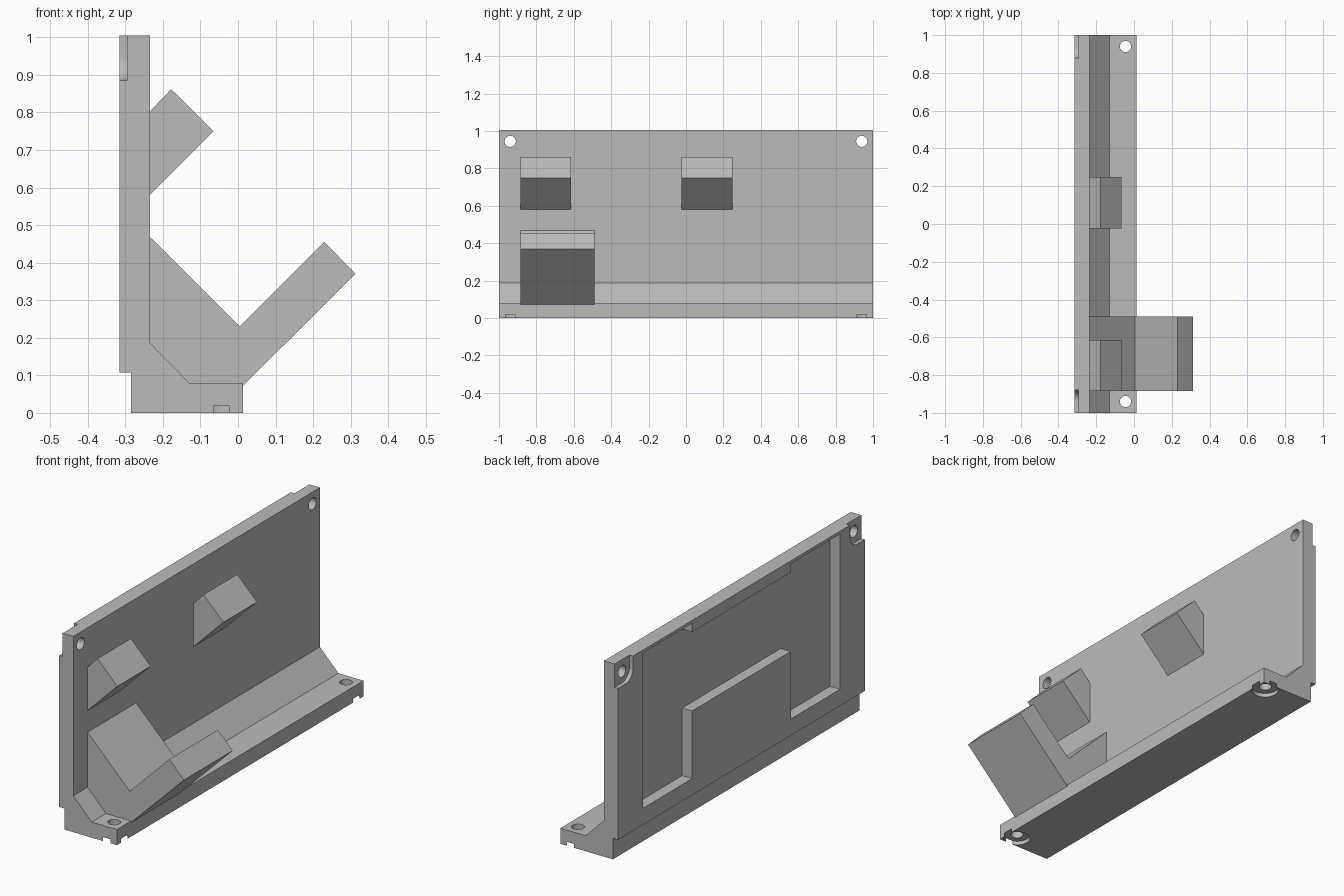
import bpy, bmesh
from math import cos, sin, pi

cube = bpy.data.objects.get("Cube")
if cube:
    bpy.data.objects.remove(cube, do_unlink=True)

grey = bpy.data.materials.new("plain_grey")
grey.use_nodes = True
colour = (0.5, 0.5, 0.5, 1)
grey.diffuse_color = colour
grey.node_tree.nodes["Principled BSDF"].inputs["Base Color"].default_value = colour


def prism(name, points, axis, start, end):
    """Extrude a flat outline along an axis; points are the other two coordinates in order."""
    def place(p, d):
        return {"x": (d, p[0], p[1]), "y": (p[0], d, p[1]), "z": (p[0], p[1], d)}[axis]
    bm = bmesh.new()
    face = bm.faces.new([bm.verts.new(place(p, start)) for p in points])
    top = bmesh.ops.extrude_face_region(bm, geom=[face])["geom"]
    shift = place((0, 0), end - start)
    bmesh.ops.translate(bm, vec=shift, verts=[v for v in top if isinstance(v, bmesh.types.BMVert)])
    bmesh.ops.recalc_face_normals(bm, faces=bm.faces)
    mesh = bpy.data.meshes.new(name)
    bm.to_mesh(mesh)
    bm.free()
    mesh.materials.append(grey)
    ob = bpy.data.objects.new(name, mesh)
    bpy.context.collection.objects.link(ob)
    return ob


def arc(cx, cy, r, a0=0, a1=2 * pi, n=40, closed=True):
    steps = n if closed else n - 1
    return [(cx + r * cos(a0 + (a1 - a0) * i / steps),
             cy + r * sin(a0 + (a1 - a0) * i / steps)) for i in range(n)]


def cut(target, cutter):
    cutter.hide_render = True
    mod = target.modifiers.new("cut", "BOOLEAN")
    mod.operation, mod.solver, mod.object = "DIFFERENCE", "EXACT", cutter
    bpy.ops.object.select_all(action="DESELECT")
    bpy.context.view_layer.objects.active = target
    target.select_set(True)
    bpy.ops.object.modifier_apply(modifier=mod.name)
    bpy.data.objects.remove(cutter, do_unlink=True)


# Upright plate with foot and sloped fillet
plate = prism("back_plate_and_foot",
              [(-0.315, 1.005), (-0.235, 1.005), (-0.235, 0.187), (-0.13, 0.08), (0.013, 0.08),
               (0.013, 0), (-0.285, 0), (-0.285, 0.108), (-0.315, 0.108)], "y", -1, 1)

# Recess in the rear of the plate, around a raised centre block
recess = [(0.8, 0.99), (0.8, 0.193), (0.4, 0.193), (0.4, 0.54)]
lip = [(-0.4, 0.945), (0.4, 0.945), (0.4, 0.99)]
outline = recess + [(-y, z) for y, z in reversed(recess)] + [(-0.4, 0.99)] + lip
cut(plate, prism("recess_cutter", outline, "x", -0.4, -0.258))

# Screw holes and their counterbores at both ends
for s in (-1, 1):
    y = s * 0.94
    cut(plate, prism("wall_hole_cutter", arc(y, 0.945, 0.03), "x", -0.4, 0))
    corner = [(s * v, z) for v, z in
              arc(0.94, 0.945, 0.06, pi, 1.5 * pi, 12, False) + [(1.1, 0.885), (1.1, 1.1), (0.88, 1.1)]]
    cut(plate, prism("wall_counterbore_cutter", corner, "x", -0.4, -0.295))
    cut(plate, prism("foot_hole_cutter", arc(-0.045, y, 0.03), "z", -0.1, 0.2))
    cut(plate, prism("foot_counterbore_cutter", arc(-0.045, y, 0.0635), "z", -0.1, 0.02))

# V-shaped cradle at the front end
prism("cradle", [(-0.24, 0.474), (0.005, 0.23), (0.23, 0.455), (0.313, 0.37),
                 (0.013, 0.072), (-0.24, 0.06)], "y", -0.885, -0.49)

# Two upper angled pegs
for name, y0, y1 in (("front_peg", -0.885, -0.615), ("middle_peg", -0.025, 0.248)):
    prism(name, [(-0.24, 0.797), (-0.178, 0.862), (-0.065, 0.75), (-0.24, 0.575)], "y", y0, y1)

# Smooth hole walls, sharp edges elsewhere
bpy.ops.object.select_all(action="DESELECT")
bpy.context.view_layer.objects.active = plate
plate.select_set(True)
bpy.ops.object.shade_smooth_by_angle()
